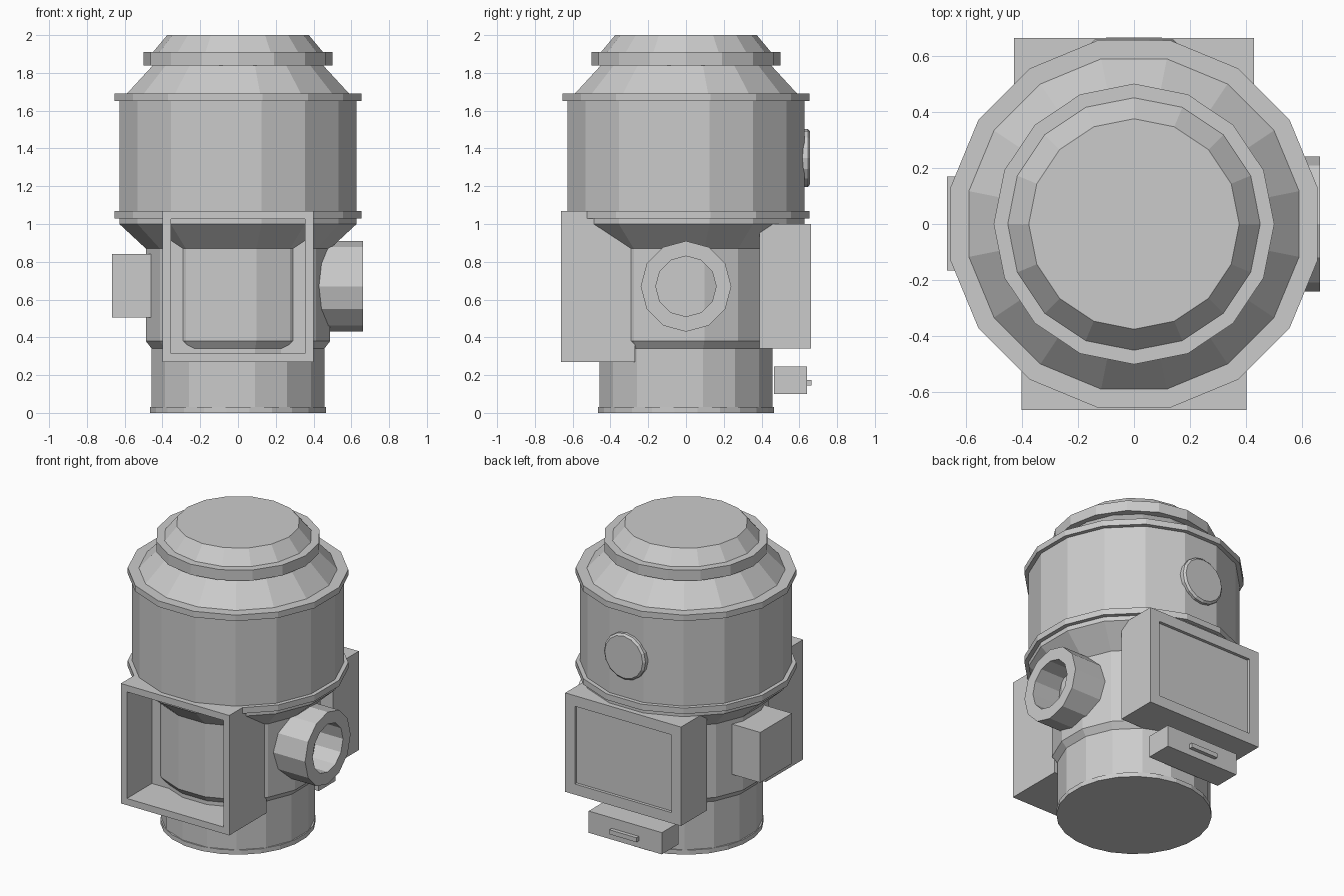
import bpy, bmesh, math
from mathutils import Matrix, Vector

if "Cube" in bpy.data.objects:
    bpy.data.objects.remove(bpy.data.objects["Cube"])

grey = bpy.data.materials.new("plain grey")
grey.diffuse_color = (0.6, 0.6, 0.6, 1)
grey.use_nodes = True
grey.node_tree.nodes["Principled BSDF"].inputs["Base Color"].default_value = grey.diffuse_color


def finish(name, bm):
    bmesh.ops.recalc_face_normals(bm, faces=bm.faces)
    me = bpy.data.meshes.new(name)
    bm.to_mesh(me)
    bm.free()
    me.materials.append(grey)
    ob = bpy.data.objects.new(name, me)
    bpy.context.collection.objects.link(ob)
    return ob


def lathe(name, profile, sides=16, turn=0.5, matrix=Matrix(), closed=False):
    """Faceted turned solid from (radius, height) points; turn is in fractions of a side."""
    bm = bmesh.new()
    rings = []
    for r, z in profile:
        ring = []
        for i in range(sides):
            a = math.tau * (i + turn) / sides
            ring.append(bm.verts.new((r * math.cos(a), r * math.sin(a), z)))
        rings.append(ring)
    pairs = list(zip(rings, rings[1:]))
    if closed:
        pairs.append((rings[-1], rings[0]))
    else:
        bm.faces.new(rings[0])
        bm.faces.new(rings[-1])
    for a, b in pairs:
        for i in range(sides):
            j = (i + 1) % sides
            bm.faces.new((a[i], a[j], b[j], b[i]))
    bm.transform(matrix)
    return finish(name, bm)


def box(name, lo, hi, face_dir=None, margin=0, depth=0):
    """Box between two corners; optionally one face gets a framed recess."""
    lo, hi = Vector(lo), Vector(hi)
    bm = bmesh.new()
    size = hi - lo
    bmesh.ops.create_cube(bm, size=1, matrix=Matrix.Translation((lo + hi) / 2)
                          @ Matrix.Diagonal((*size, 1)))
    if face_dir:
        d = Vector(face_dir)
        bm.normal_update()
        face = max(bm.faces, key=lambda f: f.normal.dot(d))
        bmesh.ops.inset_region(bm, faces=[face], thickness=margin)
        ext = bmesh.ops.extrude_discrete_faces(bm, faces=[face])["faces"][0]
        bmesh.ops.translate(bm, verts=ext.verts, vec=-d * depth)
    return finish(name, bm)


# Main body: base, waist, flared shoulder, wide drum
C = 1 / math.cos(math.pi / 16)   # flat-to-flat radius to corner radius
lathe("main_body", [(0.457 * C, 0), (0.457 * C, 0.34), (0.488 * C, 0.38), (0.488 * C, 0.87),
                    (0.628 * C, 1.0), (0.628 * C, 1.67)])
lathe("base_plate", [(0.47, 0), (0.47, 0.03)], sides=24)

# Drum flanges
for name, z in (("lower_flange", 1.03), ("upper_flange", 1.65)):
    lathe(name, [(0.667, z), (0.667, z + 0.04)])

# Stepped roof
lathe("roof_cone", [(0.60, 1.68), (0.60, 1.69), (0.45, 1.85)])
lathe("roof_ring", [(0.50, 1.84), (0.50, 1.91)], turn=0)
lathe("roof_cap", [(0.45, 1.90), (0.45, 1.91), (0.375, 2.0)], turn=0)

# Boxes around the waist
box("front_window_box", (-0.4, -0.663, 0.27), (0.4, -0.27, 1.07), (0, -1, 0), 0.063, 0.263)
box("back_panel_box", (-0.427, 0.39, 0.34), (0.427, 0.663, 1.0), (0, 1, 0), 0.1, 0.02)
box("left_side_box", (-0.667, -0.165, 0.505), (-0.455, 0.17, 0.84))

# Side pipe pointing right
lathe("side_pipe", [(0.24, 0.43), (0.24, 0.663), (0.16, 0.663), (0.16, 0.43)], sides=12, turn=0,
      matrix=Matrix.Translation((0, 0, 0.67)) @ Matrix.Rotation(math.pi / 2, 4, 'Y'), closed=True)

# Round porthole on the back of the drum
lathe("back_porthole", [(0.153, 0.60), (0.153, 0.645), (0.14, 0.657)], turn=0,
      matrix=Matrix.Translation((0, 0, 1.35)) @ Matrix.Rotation(-math.pi / 2, 4, 'X'))

# Drawer low on the back
box("back_drawer", (-0.27, 0.465, 0.10), (0.27, 0.64, 0.245))
box("drawer_handle", (-0.1, 0.635, 0.145), (0.1, 0.665, 0.175))
